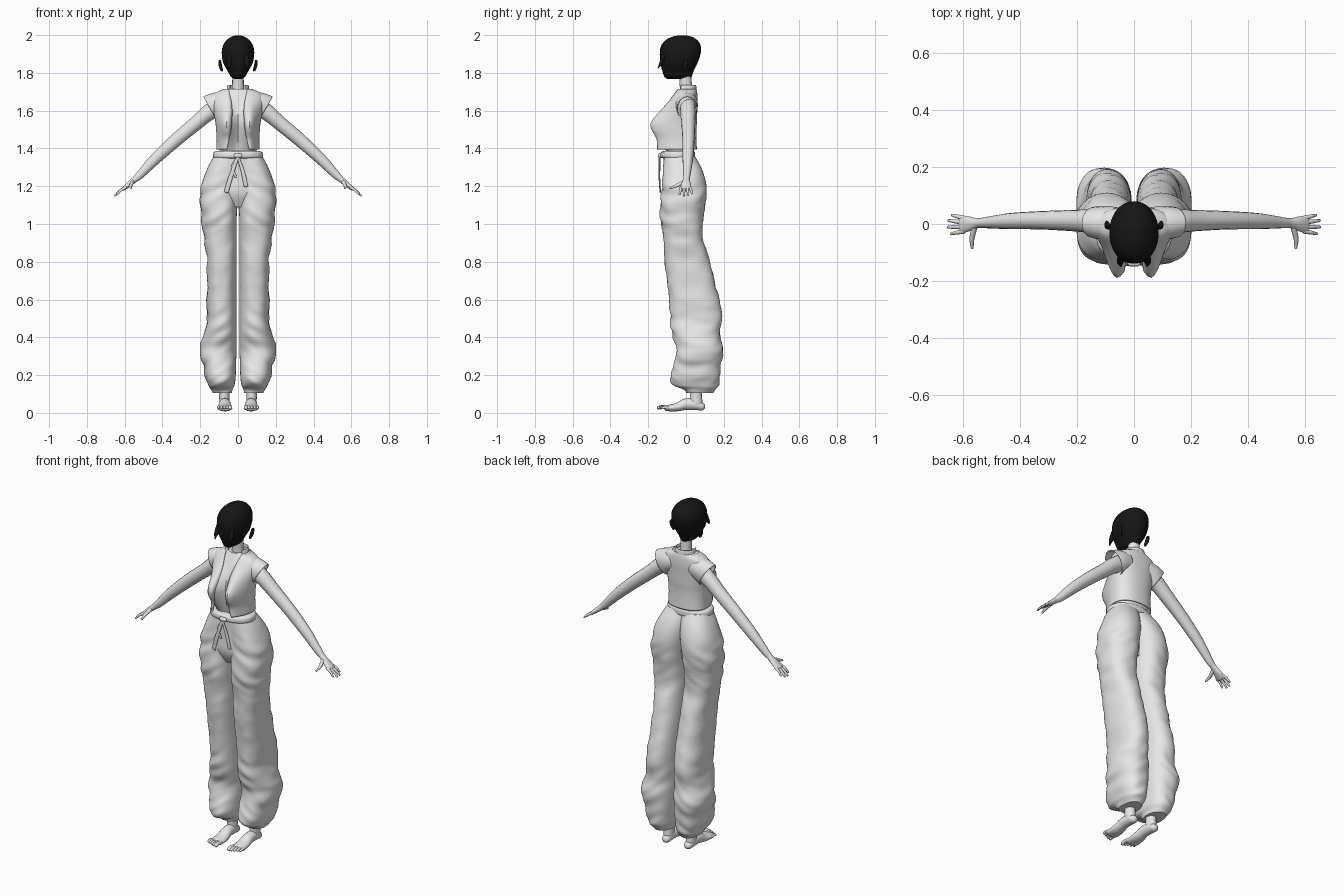
import bpy, bmesh, math
from mathutils import Vector, noise

if "Cube" in bpy.data.objects:
    bpy.data.objects.remove(bpy.data.objects["Cube"], do_unlink=True)


def material(name, value):
    m = bpy.data.materials.new(name)
    m.use_nodes = True
    m.diffuse_color = (value, value, value, 1)
    m.node_tree.nodes["Principled BSDF"].inputs["Base Color"].default_value = (value, value, value, 1)
    return m


GREY = material("light grey", 0.8)
BLACK = material("black", 0.008)


def smooth_rows(rows, steps):
    """Catmull-Rom resampling of rows of numbers."""
    out = []
    for i in range(len(rows) - 1):
        a, b, c, d = (rows[max(0, min(len(rows) - 1, i + k))] for k in (-1, 0, 1, 2))
        for s in range(steps):
            t = s / steps
            out.append([q + t * (r - p + t * (2 * p - 5 * q + 4 * r - s_ + t * (3 * (q - r) + s_ - p))) / 2
                        for p, q, r, s_ in zip(a, b, c, d)])
    return out + [list(rows[-1])]


def skin(name, rings, mat, closed=True, caps=True, side=1, thick=0):
    """Join rings of points into one smooth surface."""
    bm = bmesh.new()
    loops = [[bm.verts.new((p[0] * side, p[1], p[2])) for p in ring] for ring in rings]
    n = len(loops[0])
    for a, b in zip(loops, loops[1:]):
        for i in range(n if closed else n - 1):
            j = (i + 1) % n
            bm.faces.new((a[i], a[j], b[j], b[i]))
    if caps:
        bm.faces.new(loops[0])
        bm.faces.new(loops[-1])
    bmesh.ops.recalc_face_normals(bm, faces=bm.faces)
    mesh = bpy.data.meshes.new(name)
    bm.to_mesh(mesh)
    bm.free()
    mesh.materials.append(mat)
    mesh.shade_smooth()
    mesh.set_sharp_from_angle(angle=math.radians(50))
    ob = bpy.data.objects.new(name, mesh)
    bpy.context.collection.objects.link(ob)
    if thick:
        mod = ob.modifiers.new("thickness", "SOLIDIFY")
        mod.thickness = thick
    return ob


def section(z, x0, x1, y0, y1, power=2, gap=0, bump=0, n=48):
    """Level rounded outline, optionally open at the front and swelling at the bust."""
    cx, rx, cy, ry = (x0 + x1) / 2, (x1 - x0) / 2, (y0 + y1) / 2, (y1 - y0) / 2
    start = math.asin(min(1, gap / rx) ** (power / 2)) if gap else 0
    ring = []
    for i in range(n):
        a = start + (2 * math.pi - 2 * start) * i / (n - 1 if gap else n)
        s, c = math.sin(a), math.cos(a)
        x = cx + rx * math.copysign(abs(s) ** (2 / power), s)
        y = cy - ry * math.copysign(abs(c) ** (2 / power), c)
        y -= bump * math.exp(-((abs(x) - 0.065) / 0.045) ** 2) * math.sqrt(max(0, c))
        ring.append(Vector((x, y, z)))
    return ring


def tube(name, path, mat=GREY, side=1, ref=(0, 1, 0), steps=4, n=16, rounded=True, thick=0):
    """Sweep an oval along a path of (x, y, z, radius along ref, other radius)."""
    rows = smooth_rows(path, steps)
    pts = [Vector(r[:3]) for r in rows]
    rings = []
    for i, r in enumerate(rows):
        t = (pts[min(i + 1, len(pts) - 1)] - pts[max(i - 1, 0)]).normalized()
        u = Vector(ref)
        u = (u - t * u.dot(t)).normalized()
        v = t.cross(u)
        def oval(k, shift):
            return [pts[i] + t * shift + u * (r[3] * k * math.cos(2 * math.pi * j / n))
                    + v * (r[4] * k * math.sin(2 * math.pi * j / n)) for j in range(n)]
        tip = min(r[3], r[4])
        ends = [(math.cos(a), math.sin(a) * tip) for a in (0.5, 1, 1.4)] if rounded else []
        if i == 0:
            rings += [oval(k, -h) for k, h in reversed(ends)]
        rings.append(oval(1, 0))
        if i == len(rows) - 1:
            rings += [oval(k, h) for k, h in ends]
    return skin(name, rings, mat, caps=rounded, side=side, thick=thick)


# Open jacket and the torso beneath it: height, half width, front, back, bust, opening
jacket = [(1.395, .115, -.11, .058, .055, .06), (1.45, .113, -.11, .055, .06, .045),
          (1.5, .116, -.115, .055, .083, .036), (1.54, .12, -.115, .058, .083, .032),
          (1.6, .13, -.105, .06, .04, .03), (1.65, .138, -.085, .062, .012, .035),
          (1.69, .125, -.065, .06, 0, .045), (1.715, .075, -.05, .055, 0, .05)]
rows = smooth_rows(jacket, 5)
skin("jacket", [section(z, -w, w, f, b, 2.3, g, bust) for z, w, f, b, bust, g in rows],
     GREY, closed=False, caps=False, thick=.005)
waist = [(1.33, .1, -.1, .04, 0, 0), (1.38, .105, -.1, .05, .02, 0)]
skin("torso", [section(z, .008 - w, w - .008, f + .008, b - .008, 2.3, 0, bust * .95)
               for z, w, f, b, bust, g in smooth_rows(waist + jacket[1:], 5)], GREY)
collar = [(1.68, .075, -.055, .06), (1.705, .062, -.05, .057), (1.735, .056, -.045, .054)]
skin("collar", [section(z, -w, w, f, b, 2, .045) for z, w, f, b in smooth_rows(collar, 3)],
     GREY, closed=False, caps=False, thick=.006)
tube("neck", [(0, .005, 1.66, .045, .05), (0, 0, 1.72, .033, .032), (0, -.005, 1.82, .032, .031)])

# Head and short hair
hair = [(1.768, .02, -.1, .015), (1.78, .038, -.115, .03), (1.81, .055, -.125, .04),
        (1.85, .077, -.135, .06), (1.9, .086, -.139, .077), (1.94, .081, -.133, .078),
        (1.97, .064, -.112, .063), (1.99, .038, -.077, .033), (1.999, .01, -.035, -.005)]
skin("hair", [section(z, -w, w, f, b, 2.1) for z, w, f, b in smooth_rows(hair, 5)], BLACK)

# Trousers: pelvis, then one leg mirrored: height, inner, outer, front, back
pelvis = [(1.09, .06, -.09, .03), (1.16, .13, -.122, .04), (1.25, .14, -.12, .045), (1.37, .122, -.12, .038)]
skin("trouser_pelvis", [section(z, -w, w, f, b, 2.5) for z, w, f, b in smooth_rows(pelvis, 4)], GREY)
leg = [(1.37, -.03, .122, -.115, .04), (1.3, -.02, .16, -.122, .08), (1.22, -.01, .188, -.127, .105),
       (1.13, 0, .203, -.133, .105), (1.03, .007, .192, -.137, .09), (.93, .008, .18, -.12, .09),
       (.8, .008, .167, -.112, .125), (.6, .008, .165, -.09, .178), (.48, .008, .167, -.083, .188),
       (.4, .008, .183, -.068, .182), (.33, .008, .203, -.047, .197), (.25, .01, .182, -.065, .186),
       (.18, .014, .173, -.082, .178), (.145, .02, .16, -.06, .17), (.125, .03, .145, -.015, .155),
       (.105, .035, .135, 0, .14)]
leg_rings = []
for z, x0, x1, y0, y1 in smooth_rows(leg, 6):
    ring = section(z, x0, x1, y0, y1, 2.35)
    mid = Vector(((x0 + x1) / 2, (y0 + y1) / 2, z))
    for p in ring:
        # Cloth folds fade out at the waist and along the inner seam
        fade = min(1, max(0, (1.35 - z) * 6)) * min(1, max(0, p.x * 12))
        fold = noise.noise(Vector((p.x * 9, p.y * 9, z * 22 + p.x * 14)))
        p += (p - mid).normalized() * fold * .011 * fade
    leg_rings.append(ring)

# Waistband with tie
band = [(1.348, .122, -.122, .042), (1.352, .131, -.134, .048), (1.366, .132, -.136, .048),
        (1.38, .129, -.133, .047), (1.386, .118, -.12, .04)]
skin("waistband", [section(z, -w, w, f, b, 2.2) for z, w, f, b in smooth_rows(band, 2)], GREY)
tube("tie_knot", [(-.012, -.139, 1.362, .01, .012), (.012, -.139, 1.362, .01, .012)])
tube("tie_long_end", [(0, -.142, 1.355, .004, .006), (-.035, -.142, 1.26, .004, .011), (-.062, -.136, 1.17, .004, .012)])
tube("tie_short_end", [(0, -.142, 1.355, .004, .006), (.025, -.142, 1.28, .004, .01), (.042, -.138, 1.2, .004, .011)])
tube("tie_loop", [(0, -.14, 1.355, .004, .005), (-.03, -.14, 1.3, .004, .008), (-.012, -.141, 1.25, .004, .006)])

# Paired parts
arm = [(.09, .008, 1.63, .042, .05), (.155, .01, 1.59, .041, .043), (.22, .012, 1.535, .037, .038),
       (.33, .013, 1.443, .032, .035), (.435, .01, 1.347, .028, .03), (.515, .005, 1.264, .02, .022),
       (.547, .003, 1.235, .017, .016), (.575, .001, 1.212, .025, .014), (.605, -.002, 1.187, .032, .01)]
finger_tips = {"little": (.637, .031, 1.162), "ring": (.65, .012, 1.152),
               "middle": (.651, -.011, 1.15), "index": (.64, -.034, 1.157)}
for name, s in (("left", 1), ("right", -1)):
    skin(name + "_trouser_leg", leg_rings, GREY, side=s)
    tube(name + "_sleeve", [(.06, .003, 1.645, .056, .06), (.11, .004, 1.63, .06, .068), (.145, .006, 1.611, .054, .075)],
         side=s, rounded=False, thick=.004)
    tube(name + "_arm", arm, side=s)
    for k, (finger, tip) in enumerate(finger_tips.items()):
        root = Vector((.597, .022 - k * .016, 1.192))
        half = root.lerp(Vector(tip), .5) + Vector((.003, 0, .003))
        tube(f"{name}_{finger}_finger", [(*root, .008, .008), (*half, .007, .007), (*tip, .005, .005)], side=s, n=10)
    tube(name + "_thumb", [(.558, -.01, 1.222, .01, .012), (.568, -.05, 1.203, .009, .009), (.567, -.083, 1.19, .005, .005)],
         side=s, ref=(1, 0, 0), n=10)

    # Ear and loose front lock
    tube(name + "_ear", [(.086, -.01, 1.815, .009, .007), (.094, -.005, 1.84, .014, .009), (.096, 0, 1.862, .012, .007)],
         BLACK, s, n=12)
    tube(name + "_front_lock", [(.04, -.115, 1.89, .014, .018), (.048, -.133, 1.85, .009, .012), (.045, -.148, 1.825, .002, .003)],
         BLACK, s, n=10)

    # Ankle, foot and toes
    tube(name + "_ankle", [(.078, .055, .2, .035, .035), (.073, .052, .11, .028, .032), (.072, .055, .05, .027, .033)],
         side=s, ref=(1, 0, 0))
    tube(name + "_foot", [(.071, .08, .034, .024, .022), (.071, .045, .045, .028, .03), (.07, 0, .046, .031, .03),
                          (.069, -.05, .03, .037, .022), (.07, -.1, .025, .04, .016)], side=s, ref=(1, 0, 0))
    for k in range(5):
        r = .011 if k == 0 else .0085 - k * .0003
        x = .042 + k * .0155
        end = -.143 + max(0, k - 1) * .007
        tube(f"{name}_toe_{k + 1}", [(x, -.095, .027, r, r), (x, end + .018, .031, r, r), (x, end, .027, r, r)],
             side=s, ref=(1, 0, 0), n=10)
